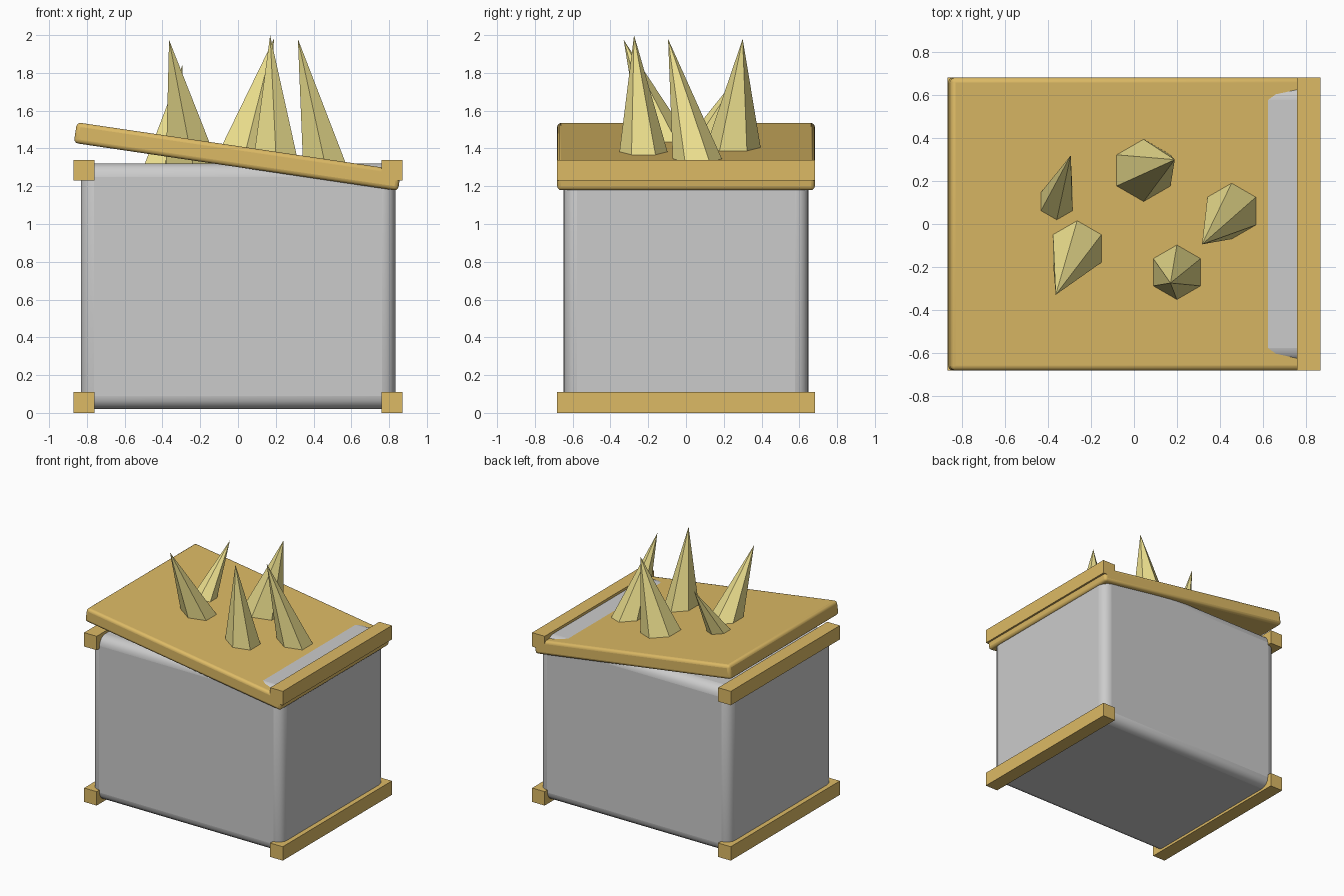
import bpy, bmesh
from math import radians, sin, cos, tan, pi
from mathutils import Vector

if "Cube" in bpy.data.objects:
    bpy.data.objects.remove(bpy.data.objects["Cube"])

TILT = radians(8.4)
LID_Z, LID_T = 1.357, 0.11


def material(name, rgb):
    m = bpy.data.materials.new(name)
    m.diffuse_color = (*rgb, 1)
    m.use_nodes = True
    m.node_tree.nodes["Principled BSDF"].inputs["Base Color"].default_value = m.diffuse_color
    return m


gold = material("gold", (0.72, 0.49, 0.13))
pale = material("pale_yellow", (0.84, 0.74, 0.27))


def box(name, size, loc, mat=None, bevel=0, segs=3, tilt=0):
    bpy.ops.mesh.primitive_cube_add(size=1)
    o = bpy.context.object
    o.name = name
    o.scale = size
    bpy.ops.object.transform_apply(location=False, rotation=False, scale=True)
    o.location = loc
    o.rotation_euler.y = tilt
    if mat:
        o.data.materials.append(mat)
    if bevel:
        b = o.modifiers.new("bevel", "BEVEL")
        b.width, b.segments = bevel, segs
        bpy.ops.object.shade_smooth_by_angle(angle=radians(40))
    return o


# Rounded crate body
box("crate_body", (1.665, 1.295, 1.30), (0, 0, 0.67), bevel=0.07, segs=4)

# Edge rails along both ends, top and bottom
for sx, side in ((-1, "left"), (1, "right")):
    for z, level in ((0.055, "bottom"), (1.285, "top")):
        box(f"{level}_{side}_rail", (0.11, 1.365, 0.11), (sx * 0.815, 0, z), gold)

# Tilted lid
box("tilted_lid", (1.735, 1.365, LID_T), (-0.003, 0, LID_Z), gold, 0.022, 3, TILT)


# Six-sided spike: passes through the lid with a hexagonal outline, base hidden in the body
def spike(name, centre, radius, tip, base_z=1.27):
    bm = bmesh.new()
    tip = Vector(tip)
    apex = bm.verts.new(tip)
    ring = []
    for i in range(6):
        a = pi / 2 + i * pi / 3
        x, y = centre[0] + radius * cos(a), centre[1] + radius * sin(a)
        p = Vector((x, y, LID_Z + LID_T / 2 / cos(TILT) - x * tan(TILT)))
        ring.append(bm.verts.new(tip + (p - tip) * ((tip.z - base_z) / (tip.z - p.z))))
    for i in range(6):
        bm.faces.new((apex, ring[i], ring[(i + 1) % 6]))
    bm.faces.new(ring[::-1])
    bmesh.ops.recalc_face_normals(bm, faces=bm.faces)
    me = bpy.data.meshes.new(name)
    bm.to_mesh(me)
    bm.free()
    me.materials.append(pale)
    bpy.context.collection.objects.link(bpy.data.objects.new(name, me))


spike("back_left_spike", (-0.36, 0.105), 0.085, (-0.295, 0.32, 1.84))
spike("back_spike", (0.045, 0.25), 0.145, (0.19, 0.30, 1.98))
spike("right_spike", (0.455, 0.06), 0.13, (0.317, -0.095, 1.98))
spike("front_spike", (0.20, -0.225), 0.127, (0.17, -0.275, 2.0))
spike("front_left_spike", (-0.265, -0.115), 0.13, (-0.365, -0.33, 1.975))
